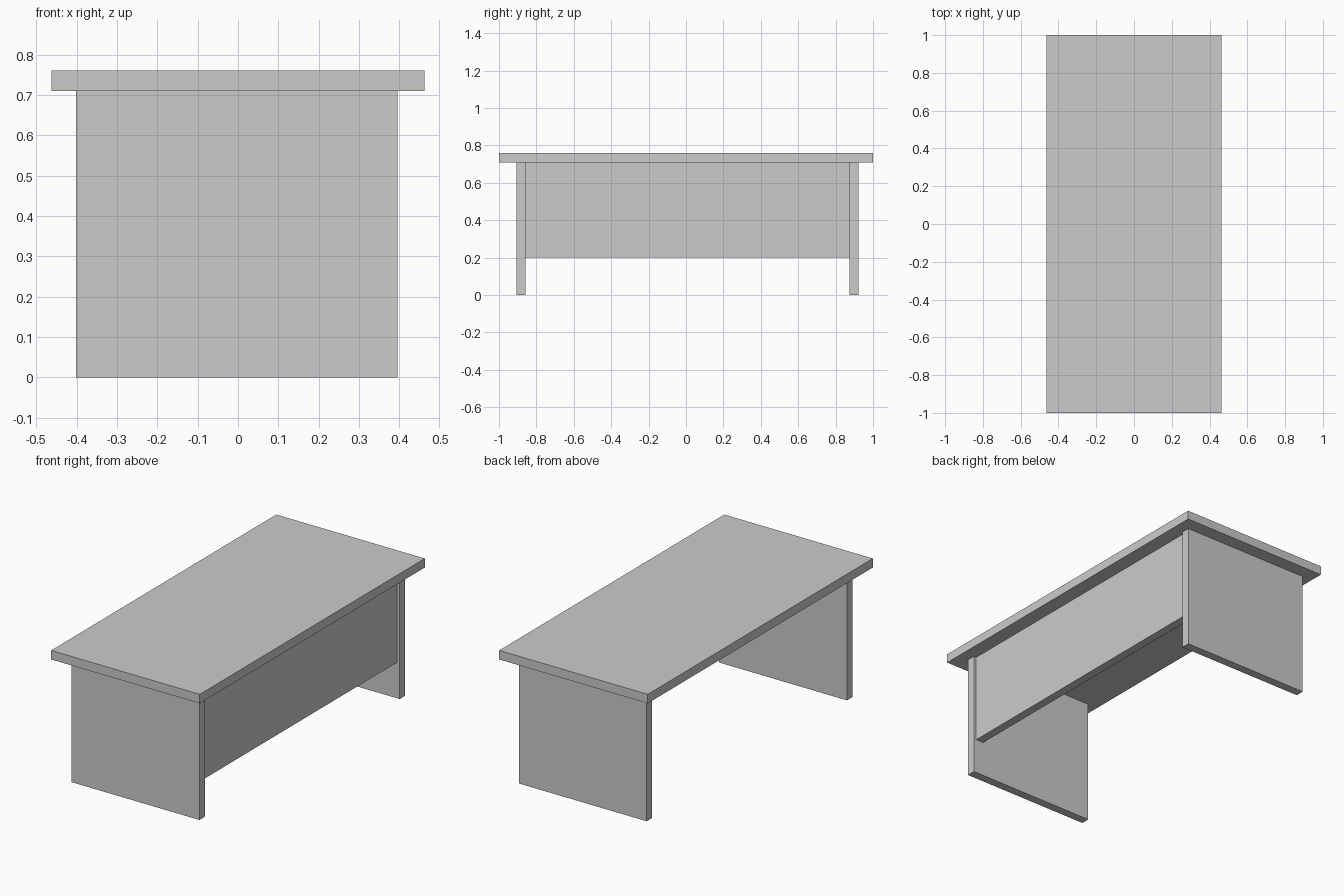
import bpy

if "Cube" in bpy.data.objects:
    bpy.data.objects.remove(bpy.data.objects["Cube"])


def box(name, x, y, z):
    """Box spanning the given (min, max) ranges."""
    spans = (x, y, z)
    bpy.ops.mesh.primitive_cube_add(size=1, location=[(a + b) / 2 for a, b in spans])
    ob = bpy.context.object
    ob.name = name
    ob.scale = [b - a for a, b in spans]
    bpy.ops.object.transform_apply(location=False, rotation=False, scale=True)
    return ob


# Desk top
box("desk_top", (-0.462, 0.462), (-1.0, 1.0), (0.709, 0.76))

# Slab legs at both ends
for name, y in (("front_leg", (-0.907, -0.858)), ("back_leg", (0.873, 0.922))):
    box(name, (-0.401, 0.395), y, (0.0, 0.709))

# Modesty panel, set slightly in from the right edge of the legs
box("modesty_panel", (0.33, 0.379), (-0.858, 0.873), (0.202, 0.709))
